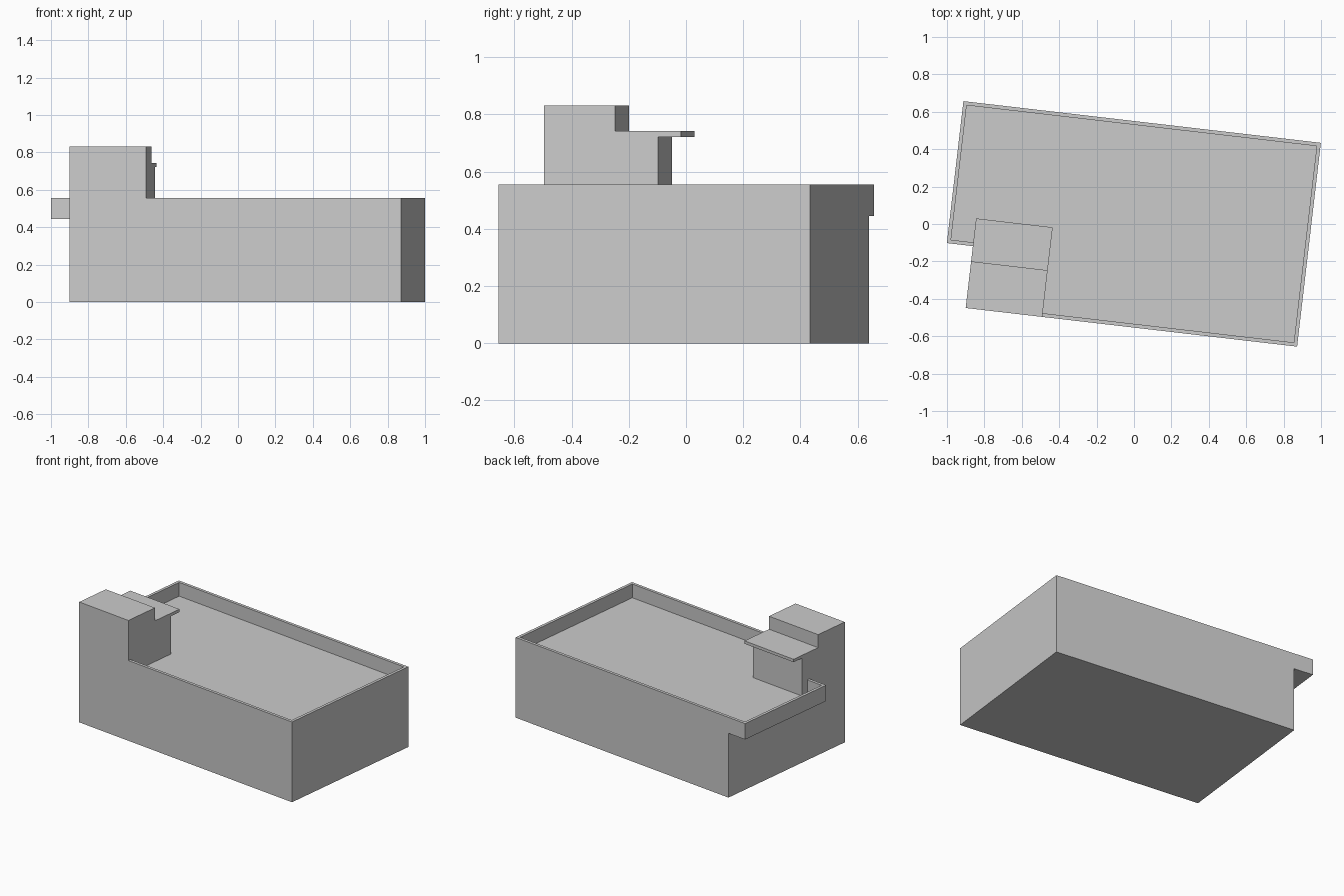
import bpy, bmesh, math
from mathutils import Matrix

cube = bpy.data.objects.get("Cube")
if cube:
    bpy.data.objects.remove(cube)

grey = bpy.data.materials.new("light grey")
grey.use_nodes = True
colour = (0.6, 0.6, 0.6, 1)
grey.diffuse_color = colour
grey.node_tree.nodes["Principled BSDF"].inputs["Base Color"].default_value = colour

# Building axes: origin at the front right corner, turned on the site
SITE = Matrix.Translation((-0.90, -0.449, 0)) @ Matrix.Rotation(math.radians(-6.65), 4, 'Z')
LENGTH, DEPTH = 1.784, 1.097
EAVE, PARAPET, FLOOR = 0.445, 0.555, 0.46
WALL = 0.02
TOWER_W = 0.412


def prism(name, points, offset, hollow=0):
    """Extrude a closed outline; optionally sink its top inside a rim."""
    bm = bmesh.new()
    face = bm.faces.new([bm.verts.new(p) for p in points])
    bm.normal_update()
    new = bmesh.ops.extrude_face_region(bm, geom=[face], use_keep_orig=True)["geom"]
    bmesh.ops.translate(bm, vec=offset, verts=[v for v in new if isinstance(v, bmesh.types.BMVert)])
    bmesh.ops.recalc_face_normals(bm, faces=bm.faces)
    if hollow:
        top = max(bm.faces, key=lambda f: f.calc_center_median().z)
        bmesh.ops.inset_region(bm, faces=[top], thickness=WALL, use_even_offset=True)
        inner = bmesh.ops.extrude_face_region(bm, geom=[top])["geom"]
        bmesh.ops.translate(bm, vec=(0, 0, -hollow), verts=[v for v in inner if isinstance(v, bmesh.types.BMVert)])
        if top.is_valid:
            bm.faces.remove(top)
        bmesh.ops.recalc_face_normals(bm, faces=bm.faces)
    mesh = bpy.data.meshes.new(name)
    bm.to_mesh(mesh)
    bm.free()
    mesh.transform(SITE)
    mesh.materials.append(grey)
    obj = bpy.data.objects.new(name, mesh)
    bpy.context.collection.objects.link(obj)


# Main block below the eaves
prism("building_block",
      [(0, 0, 0), (LENGTH, 0, 0), (LENGTH, DEPTH, 0), (0, DEPTH, 0)], (0, 0, EAVE))

# Flat roof with parapet, overhanging one end
OVER, START = -0.14, 0.333
prism("roof_with_parapet",
      [(0, 0, EAVE), (LENGTH, 0, EAVE), (LENGTH, DEPTH, EAVE),
       (OVER, DEPTH, EAVE), (OVER, START, EAVE), (0, START, EAVE)],
      (0, 0, PARAPET - EAVE), PARAPET - FLOOR)

# Stair tower: stepped side profile with a thin canopy at the back
profile = [(0, FLOOR), (0.402, FLOOR), (0.402, 0.722), (0.482, 0.722),
           (0.482, 0.742), (0.251, 0.742), (0.251, 0.832), (0, 0.832)]
prism("stair_tower", [(0, y, z) for y, z in profile], (TOWER_W, 0, 0))
